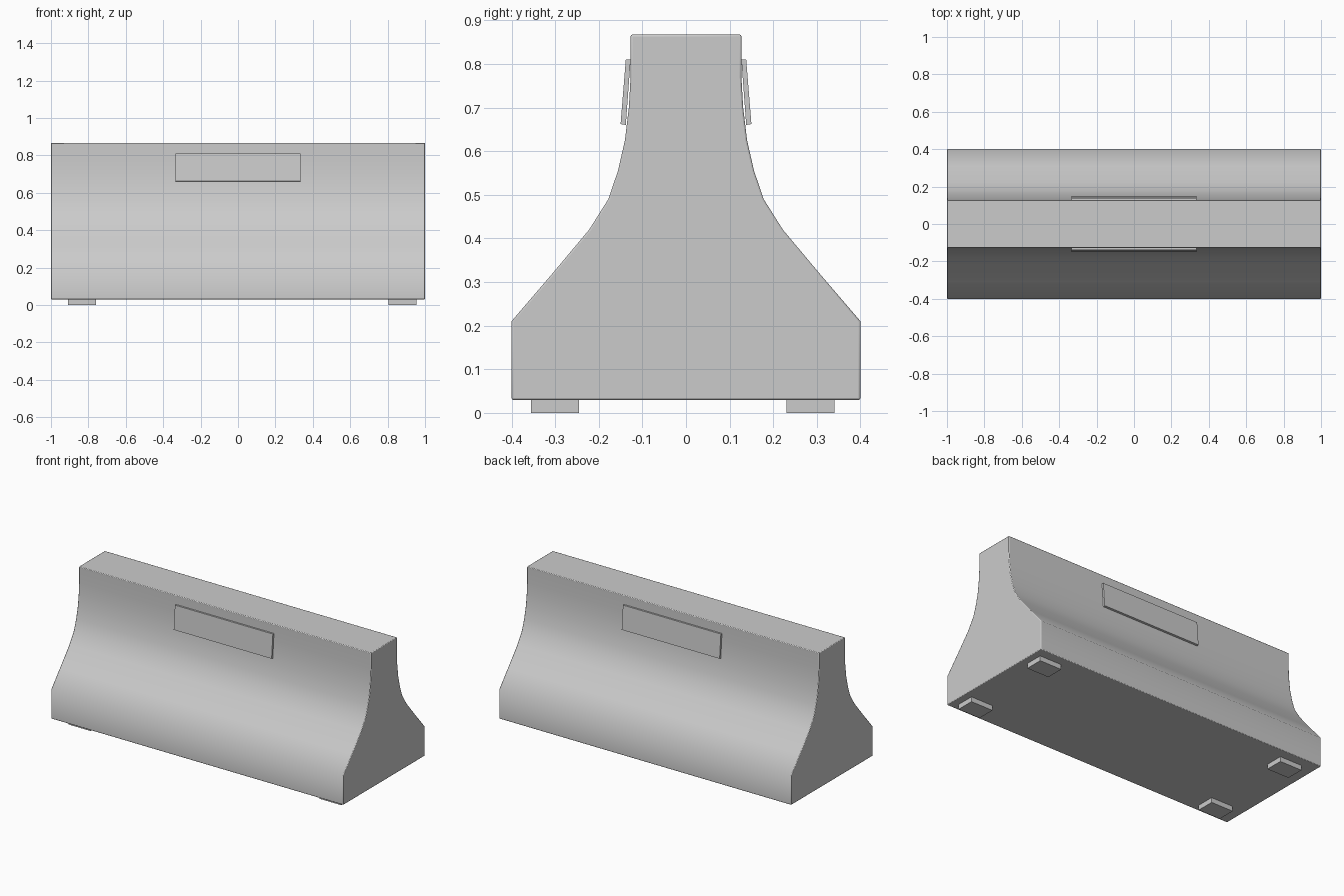
import bpy, bmesh
from math import radians

if "Cube" in bpy.data.objects:
    bpy.data.objects.remove(bpy.data.objects["Cube"])


def extrude_profile(name, points, x0, x1, bevel=0.0):
    """Extrude a closed (y, z) outline along x."""
    bm = bmesh.new()
    face = bm.faces.new([bm.verts.new((x0, y, z)) for y, z in points])
    out = bmesh.ops.extrude_face_region(bm, geom=[face])
    verts = [v for v in out["geom"] if isinstance(v, bmesh.types.BMVert)]
    bmesh.ops.translate(bm, verts=verts, vec=(x1 - x0, 0, 0))
    bmesh.ops.recalc_face_normals(bm, faces=bm.faces)
    mesh = bpy.data.meshes.new(name)
    bm.to_mesh(mesh)
    bm.free()
    obj = bpy.data.objects.new(name, mesh)
    bpy.context.collection.objects.link(obj)
    if bevel:
        mod = obj.modifiers.new("soft_edges", "BEVEL")
        mod.width = bevel
        mod.segments = 2
        mod.limit_method = "ANGLE"
        mod.angle_limit = radians(45)
    bpy.ops.object.select_all(action="DESELECT")
    obj.select_set(True)
    bpy.context.view_layer.objects.active = obj
    bpy.ops.object.shade_smooth_by_angle(angle=radians(50 if bevel else 30))
    return obj


# Barrier body: vertical base, sloped toe, concave sides, narrow flat top
half = [(0.40, 0.03), (0.40, 0.21), (0.31, 0.315), (0.222, 0.42),
        (0.178, 0.49), (0.156, 0.555), (0.14, 0.625), (0.131, 0.70),
        (0.127, 0.77), (0.127, 0.867)]
outline = half + [(-y, z) for y, z in reversed(half)]
extrude_profile("barrier_body", outline, -1.0, 1.0, bevel=0.004)

# Tilted plates on both faces
plate = [(0.138, 0.66), (0.15, 0.662), (0.138, 0.81), (0.127, 0.81)]
for label, side in (("front", -1), ("back", 1)):
    extrude_profile(label + "_plate", [(side * y, z) for y, z in plate],
                    -0.335, 0.335)

# Four feet under the base
for xl, x0, x1 in (("left", -0.91, -0.76), ("right", 0.805, 0.955)):
    for yl, y0, y1 in (("front", -0.355, -0.245), ("back", 0.23, 0.34)):
        extrude_profile(f"{yl}_{xl}_foot",
                        [(y0, 0), (y1, 0), (y1, 0.032), (y0, 0.032)], x0, x1)
